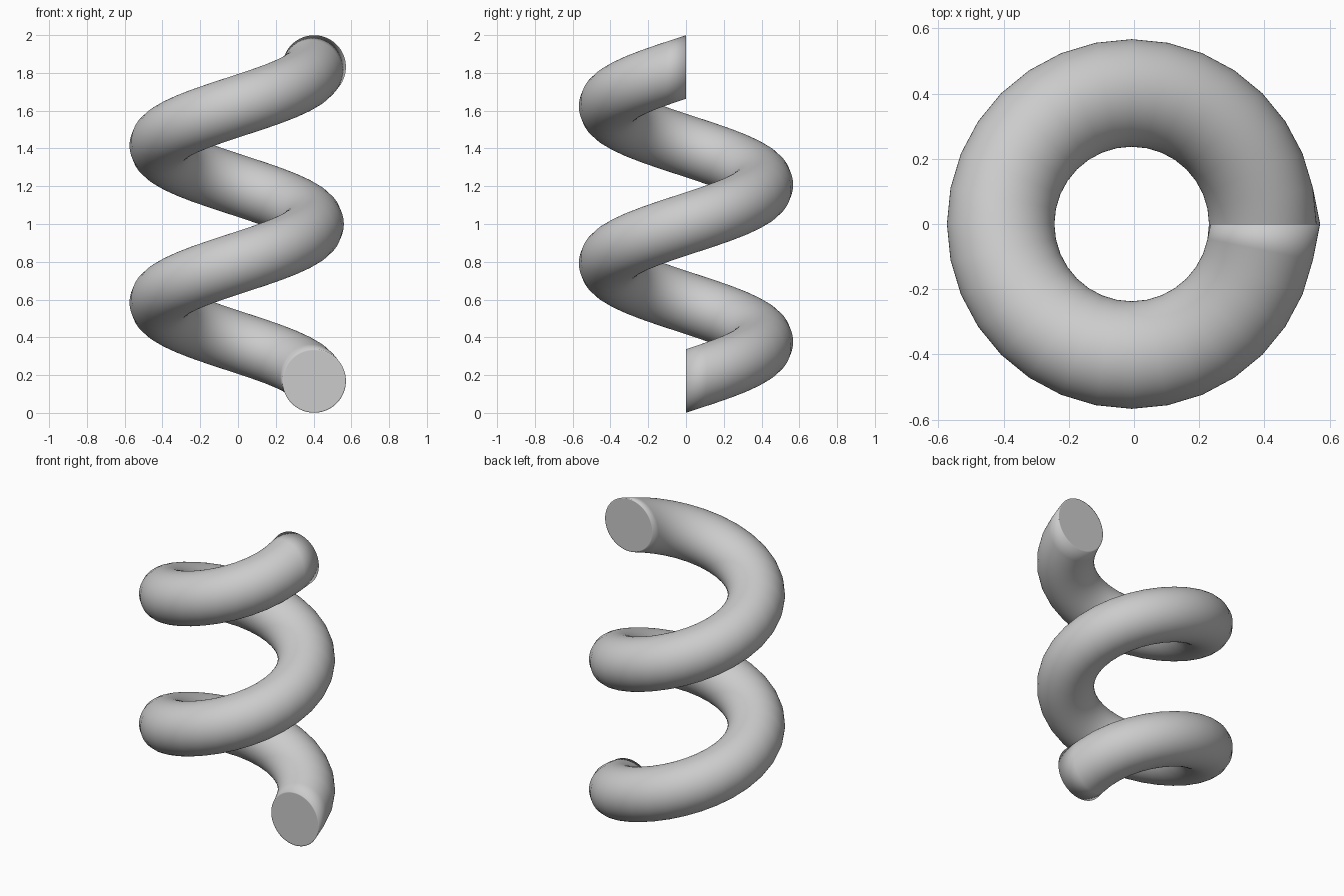
import bpy, bmesh, math

if "Cube" in bpy.data.objects:
    bpy.data.objects.remove(bpy.data.objects["Cube"])

R, r = 0.41, 0.169           # coil radius, wire radius
TURNS, STEPS, SIDES = 2, 16, 32
PITCH = (2 - 2 * r) / TURNS
CX = -0.007                  # axis offset that centres the bounds

bm = bmesh.new()


def ring(step, radius):
    """Circle of the wire in the upright plane through the axis."""
    a = 2 * math.pi * step / STEPS
    out = []
    for i in range(SIDES):
        t = 2 * math.pi * i / SIDES
        d = R + radius * math.cos(t)
        out.append(bm.verts.new((CX + d * math.cos(a), d * math.sin(a),
                                 r + PITCH * step / STEPS + radius * math.sin(t))))
    return out


def bridge(a, b):
    for i in range(SIDES):
        j = (i + 1) % SIDES
        bm.faces.new((a[i], a[j], b[j], b[i]))


# wire body, with an inset rim and flat cap at each end
last = TURNS * STEPS
body = [ring(s, r) for s in range(last + 1)]
inner = [ring(0, r * 0.93), ring(last, r * 0.93)]
rings = [inner[0]] + body + [inner[1]]
for a, b in zip(rings, rings[1:]):
    bridge(a, b)
bm.faces.new(inner[0])
bm.faces.new(inner[1])
bmesh.ops.recalc_face_normals(bm, faces=bm.faces)

# crease the end loops so the cuts stay crisp
crease = bm.edges.layers.float.new("crease_edge")
for loop in (body[0], body[-1], inner[0], inner[1]):
    for i in range(SIDES):
        bm.edges.get((loop[i], loop[(i + 1) % SIDES]))[crease] = 1.0
for f in bm.faces:
    f.smooth = True

mesh = bpy.data.meshes.new("coil_spring")
bm.to_mesh(mesh)
bm.free()
spring = bpy.data.objects.new("coil_spring", mesh)
bpy.context.collection.objects.link(spring)
sub = spring.modifiers.new("Subdivision", 'SUBSURF')
sub.levels = sub.render_levels = 1
sub.use_limit_surface = False
